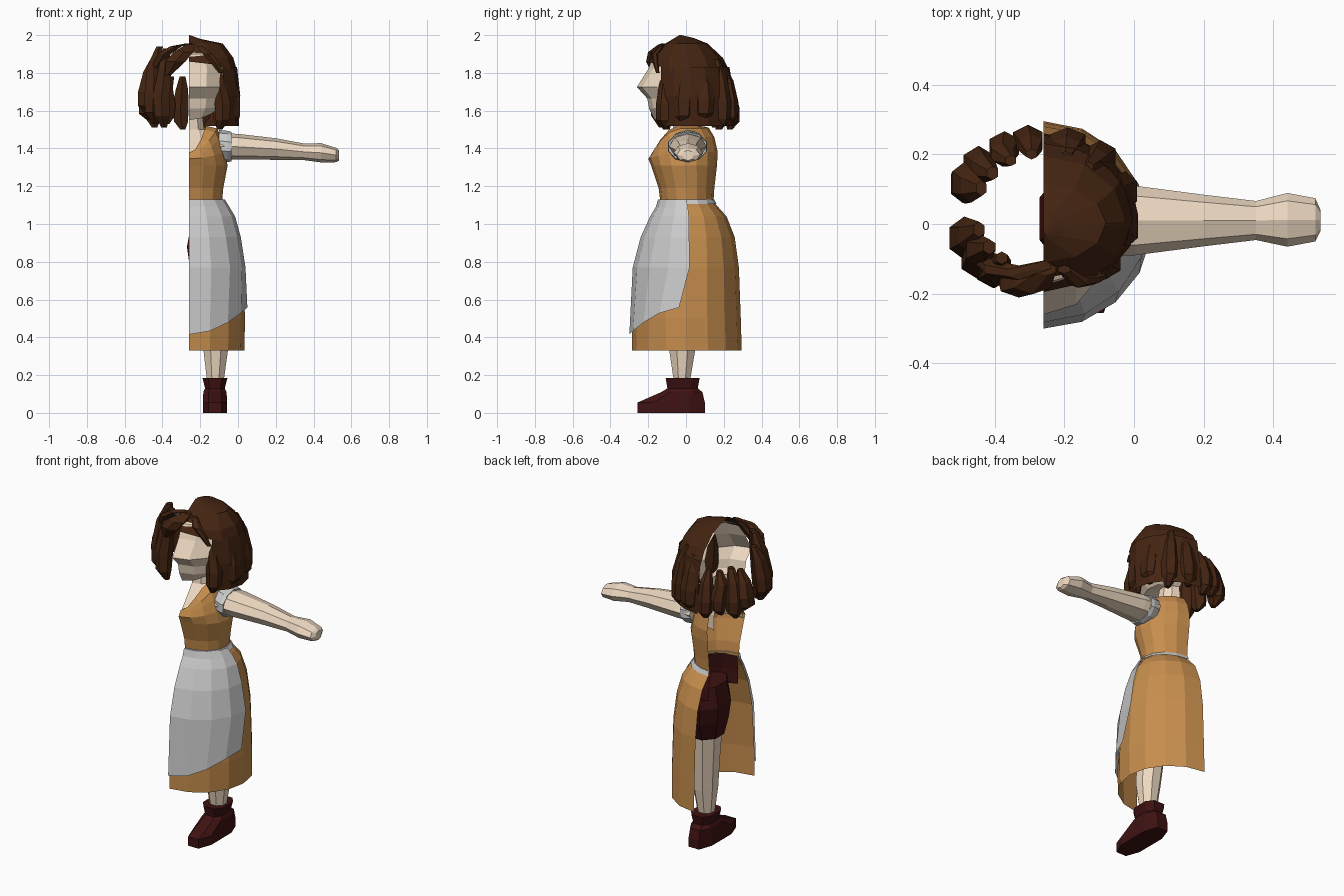
import bpy, math, random

random.seed(4)
CX = -0.26  # the figure is cut in half on this plane


def material(name, rgb):
    m = bpy.data.materials.new(name)
    m.diffuse_color = (*rgb, 1)
    return m


HAIR = material("hair_brown", (0.058, 0.018, 0.006))
DRESS = material("ochre", (0.57, 0.27, 0.075))
SKIN = material("skin", (0.86, 0.70, 0.54))
LEATHER = material("dark_red", (0.05, 0.006, 0.006))


def add_mesh(name, verts, faces, mat):
    me = bpy.data.meshes.new(name)
    me.from_pydata(verts, [], faces)
    ob = bpy.data.objects.new(name, me)
    bpy.context.collection.objects.link(ob)
    if mat:
        me.materials.append(mat)
    return ob


def half_shell(name, rings, n, mat):
    """Loft half ellipses: (z front, z side, z back, y front, y back, half width, [start, end angle])."""
    verts, faces = [], []
    for r in rings:
        zf, zs, zb, yf, yb, rx = r[:6]
        a0, a1 = r[6:] if len(r) > 6 else (-90, 90)
        for i in range(n + 1):
            a = math.radians(a0 + (a1 - a0) * i / n)
            s = math.sin(a)
            z = zs + ((zb if s > 0 else zf) - zs) * s * s
            verts.append((CX + rx * math.cos(a), (yf + yb) / 2 + (yb - yf) / 2 * s, z))
    for j in range(len(rings) - 1):
        for i in range(n):
            k = j * (n + 1) + i
            faces.append((k, k + 1, k + n + 2, k + n + 1))
    return add_mesh(name, verts, faces, mat)


def flat(z, *rest):
    return (z, z, z, *rest)


def tube(name, rings, n, mat, axis="Z", power=1.0, turn=0.5, caps=(True, True)):
    """Closed loft of (x, y, z, radius a, radius b); power < 1 squares the section."""
    verts, faces = [], []
    for x, y, z, ra, rb in rings:
        for i in range(n):
            a = math.tau * (i + turn) / n
            c, s = math.cos(a), math.sin(a)
            c = math.copysign(abs(c) ** power, c) * ra
            s = math.copysign(abs(s) ** power, s) * rb
            verts.append((x + c, y + s, z) if axis == "Z" else (x, y + c, z + s))
    for j in range(len(rings) - 1):
        for i in range(n):
            k, l = j * n + i, j * n + (i + 1) % n
            faces.append((k, l, l + n, k + n))
    if caps[0]:
        faces.append(tuple(reversed(range(n))))
    if caps[1]:
        faces.append(tuple(range(len(verts) - n, len(verts))))
    return add_mesh(name, verts, faces, mat)


# Skirt, apron and waist band
half_shell("skirt", [flat(0.33, -0.285, 0.295, 0.294), flat(0.50, -0.285, 0.29, 0.297),
                     flat(0.77, -0.265, 0.28, 0.288), flat(0.93, -0.225, 0.258, 0.265),
                     flat(1.04, -0.175, 0.215, 0.235),
                     flat(1.09, -0.145, 0.17, 0.205), flat(1.12, -0.13, 0.14, 0.175)], 8, DRESS)
half_shell("apron", [(0.415, 0.56, 0.56, -0.30, 0.30, 0.312, -90, -7),
                     flat(0.77, -0.282, 0.29, 0.30, -90, 3),
                     flat(0.93, -0.24, 0.265, 0.275, -90, 1),
                     flat(1.04, -0.19, 0.22, 0.245, -90, 0),
                     flat(1.09, -0.16, 0.175, 0.215, -90, 1),
                     flat(1.13, -0.148, 0.15, 0.19, -90, 0)], 4, None)
half_shell("apron_band", [flat(1.105, -0.15, 0.162, 0.198), flat(1.13, -0.148, 0.15, 0.18),
                          flat(1.13, -0.13, 0.135, 0.17)], 8, None)

# Bodice with dropped neckline
half_shell("bodice", [flat(1.11, -0.135, 0.145, 0.175), flat(1.19, -0.145, 0.15, 0.182),
                      flat(1.31, -0.185, 0.164, 0.205),
                      (1.345, 1.38, 1.38, -0.20, 0.168, 0.19),
                      (1.36, 1.46, 1.46, -0.19, 0.15, 0.17),
                      (1.375, 1.505, 1.51, -0.18, 0.12, 0.15),
                      (1.375, 1.52, 1.515, -0.175, 0.10, 0.09)], 8, DRESS)

# Thin sleeve cuff and arm
tube("sleeve", [(-0.10, 0.01, 1.415, 0.095, 0.083), (-0.055, 0.008, 1.41, 0.108, 0.083),
                (-0.035, 0.008, 1.41, 0.105, 0.078), (-0.04, 0.008, 1.41, 0.09, 0.068)],
     10, None, "X", caps=(False, False))
tube("arm", [(-0.10, 0.01, 1.412, 0.10, 0.07), (0.0, 0.01, 1.409, 0.10, 0.068),
             (0.20, 0.01, 1.397, 0.074, 0.057), (0.35, 0.01, 1.382, 0.056, 0.044),
             (0.44, 0.012, 1.377, 0.077, 0.051), (0.52, 0.012, 1.365, 0.062, 0.038),
             (0.535, 0.01, 1.363, 0.03, 0.028)], 8, SKIN, "X", turn=0)

# Neck, upper chest and face
half_shell("neck", [(1.33, 1.36, 1.36, -0.18, 0.10, 0.15), (1.38, 1.45, 1.45, -0.165, 0.10, 0.13),
                    flat(1.50, -0.07, 0.085, 0.085), flat(1.64, -0.055, 0.08, 0.066)], 5, SKIN)
half_shell("head", [flat(1.60, -0.05, 0.08, 0.066), (1.55, 1.59, 1.62, -0.165, 0.10, 0.13),
                    (1.61, 1.62, 1.64, -0.195, 0.13, 0.175), flat(1.665, -0.205, 0.15, 0.185),
                    flat(1.725, -0.26, 0.17, 0.187), flat(1.82, -0.20, 0.19, 0.19),
                    flat(1.90, -0.17, 0.16, 0.17), flat(1.95, -0.08, 0.09, 0.10)], 6, SKIN)

# Undergarment, leg and boot
half_shell("shorts_hip", [flat(1.12, -0.12, 0.13, 0.165), flat(1.03, -0.13, 0.15, 0.19),
                          (0.95, 0.88, 0.95, -0.13, 0.155, 0.22)], 6, LEATHER)
tube("shorts_leg", [(-0.155, 0.015, 1.0, 0.10, 0.14), (-0.155, 0.015, 0.88, 0.125, 0.16),
                    (-0.145, 0.01, 0.78, 0.12, 0.145), (-0.14, 0.0, 0.67, 0.095, 0.11)], 8, LEATHER)
tube("leg", [(-0.14, 0.0, 0.75, 0.088, 0.10), (-0.13, -0.01, 0.52, 0.075, 0.085),
             (-0.118, -0.02, 0.33, 0.07, 0.074), (-0.12, -0.022, 0.15, 0.045, 0.043)], 8, SKIN)
tube("boot", [(-0.122, -0.078, 0.0, 0.068, 0.188), (-0.122, -0.078, 0.055, 0.068, 0.188),
              (-0.122, -0.022, 0.11, 0.065, 0.115), (-0.122, -0.018, 0.13, 0.055, 0.085),
              (-0.122, -0.018, 0.185, 0.07, 0.095)], 8, LEATHER, power=0.7)

# Hair cap: crown over the kept half, then a curtain open at the face
half_shell("hair_crown", [(1.86, 1.80, 1.80, -0.195, 0.235, 0.258), flat(1.88, -0.18, 0.195, 0.235),
                          flat(1.955, -0.11, 0.115, 0.18), (1.985, 1.98, 1.985, -0.06, 0.04, 0.06),
                          flat(2.0, -0.035, -0.025, 0.005)], 6, HAIR)
half_shell("hair_curtain", [flat(1.52, -0.19, 0.26, 0.265, -46, 90),
                            flat(1.68, -0.20, 0.255, 0.272, -46, 90),
                            flat(1.83, -0.19, 0.23, 0.255, -46, 90)], 6, HAIR)


def lock(name, angle, top, bottom, wide, thick):
    """Tapered strand hanging on the oval outline of the hair, broad side outward."""
    a = math.radians(angle)
    ca, sa = math.cos(a), math.sin(a)
    rings = []
    for t, out, w in ((0, 0.78, 0.4), (0.25, 0.90, 0.85), (0.6, 0.98, 1.1),
                      (0.85, 1.0, 0.95), (1, 0.92, 0.35)):
        b = a + random.uniform(-0.05, 0.05)
        rings.append((CX + 0.248 * out * math.cos(b), 0.035 + 0.215 * out * math.sin(b),
                      top + (bottom - top) * t,
                      w * math.hypot(thick * ca, wide * sa), w * math.hypot(thick * sa, wide * ca)))
    return tube(name, rings, 6, HAIR)


# Strands lying on the kept side, then the loose clumps on the open side
for i, ang in enumerate((-42, -14, 18, 46, 72)):
    lock(f"hair_lock_right_{i + 1}", ang, 1.84 + 0.03 * (i % 2), 1.50 + 0.02 * (i % 3), 0.055, 0.034)
for i, (ang, top, bottom, w) in enumerate((
        (200, 1.88, 1.58, 0.058), (217, 1.94, 1.53, 0.060), (233, 1.93, 1.51, 0.050))):
    lock(f"hair_lock_left_front_{i + 1}", ang, top, bottom, w, 0.042)
for i, (ang, top, bottom, w) in enumerate((
        (100, 1.78, 1.50, 0.045), (120, 1.78, 1.53, 0.046), (140, 1.80, 1.51, 0.055),
        (158, 1.78, 1.55, 0.058))):
    lock(f"hair_lock_left_back_{i + 1}", ang, top, bottom, w, 0.038)

# Fringe sweeping both ways from the parting
for name, pts in (
    ("fringe_left", [(-0.25, -0.13, 1.95, 0.03), (-0.29, -0.165, 1.91, 0.06),
                     (-0.33, -0.175, 1.86, 0.06), (-0.37, -0.165, 1.79, 0.02)]),
    ("fringe_left_upper", [(-0.26, -0.12, 1.955, 0.025), (-0.33, -0.14, 1.94, 0.035),
                           (-0.39, -0.13, 1.90, 0.04), (-0.44, -0.10, 1.82, 0.025)]),
    ("fringe_right", [(-0.20, -0.13, 1.94, 0.02), (-0.16, -0.165, 1.90, 0.03),
                      (-0.12, -0.16, 1.85, 0.025), (-0.09, -0.15, 1.80, 0.015)]),
):
    tube(name, [(x, y, z, r, r * 0.6) for x, y, z, r in pts], 6, HAIR)
